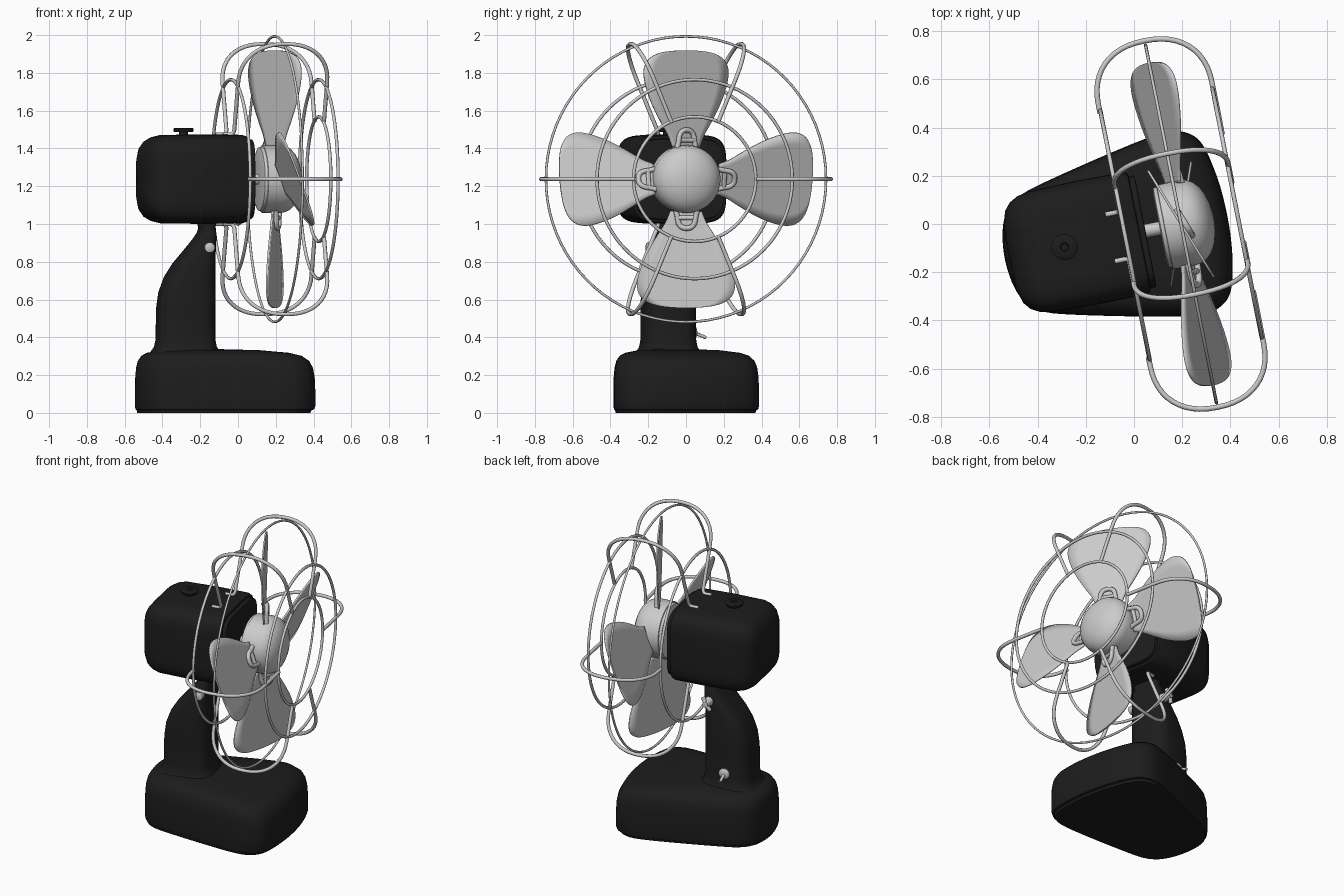
import bpy
from math import sin, cos, pi, radians, copysign
from mathutils import Matrix, Vector

if "Cube" in bpy.data.objects:
    bpy.data.objects.remove(bpy.data.objects["Cube"])

HUB_Z = 1.2375
# Whole fan is turned about 11 degrees; local x is the blade axis
BODY = Matrix.Translation((0.195, 0, 0)) @ Matrix.Rotation(radians(11.2), 4, 'Z')
HEAD = BODY @ Matrix.Translation((0, 0, HUB_Z))

black = bpy.data.materials.new("black_enamel")
black.diffuse_color = (0.012, 0.012, 0.012, 1)
black.use_nodes = True
black.node_tree.nodes["Principled BSDF"].inputs["Base Color"].default_value = black.diffuse_color


def add_mesh(name, verts, faces, mat=None, frame=BODY):
    me = bpy.data.meshes.new(name)
    me.from_pydata([tuple(v) for v in verts], [], faces)
    me.shade_smooth()
    me.set_sharp_from_angle(angle=radians(40))
    ob = bpy.data.objects.new(name, me)
    bpy.context.collection.objects.link(ob)
    ob.matrix_world = frame
    if mat:
        me.materials.append(mat)
    return ob


def loft(name, rings, mat=None, frame=BODY):
    """Skin through equal-length closed rings and cap both ends."""
    n = len(rings[0])
    verts = [v for r in rings for v in r]
    faces = [(k * n + i, k * n + (i + 1) % n, (k + 1) * n + (i + 1) % n, (k + 1) * n + i)
             for k in range(len(rings) - 1) for i in range(n)]
    faces.append(tuple(reversed(range(n))))
    faces.append(tuple(range((len(rings) - 1) * n, len(rings) * n)))
    ob = add_mesh(name, verts, faces, mat, frame)
    import bmesh
    bm = bmesh.new()
    bm.from_mesh(ob.data)
    bmesh.ops.recalc_face_normals(bm, faces=bm.faces)
    bm.to_mesh(ob.data)
    return ob


def superellipse(a, b, e, n=48):
    pts = []
    for i in range(n):
        c, s = cos(2 * pi * i / n), sin(2 * pi * i / n)
        pts.append((a * copysign(abs(c) ** (2 / e), c), b * copysign(abs(s) ** (2 / e), s)))
    return pts


def lathe(name, profile, axis='X', origin=(0, 0, 0), mat=None, frame=HEAD, n=40):
    """Turn (offset, radius) points around an axis."""
    rings = []
    for t, r in profile:
        ring = []
        for i in range(n):
            c, s = r * cos(2 * pi * i / n), r * sin(2 * pi * i / n)
            p = {'X': (t, c, s), 'Y': (c, t, s), 'Z': (c, s, t)}[axis]
            ring.append(Vector(p) + Vector(origin))
        rings.append(ring)
    return loft(name, rings, mat, frame)


def smooth_path(pts, steps=4, closed=False):
    p = [Vector(q) for q in pts]
    n, out = len(p), []
    for i in range(n if closed else n - 1):
        a, b, c, d = [p[(i + k) % n] if closed else p[min(max(i + k, 0), n - 1)]
                      for k in (-1, 0, 1, 2)]
        for s in range(steps):
            t = s / steps
            out.append(0.5 * (2 * b + (c - a) * t + (2 * a - 5 * b + 4 * c - d) * t ** 2
                              + (3 * b - a - 3 * c + d) * t ** 3))
    return out if closed else out + [p[-1]]


def tube(name, pts, radius, cyclic=False, frame=HEAD):
    cu = bpy.data.curves.new(name, 'CURVE')
    cu.dimensions = '3D'
    cu.bevel_depth = radius
    cu.bevel_resolution = 2
    cu.use_fill_caps = True
    sp = cu.splines.new('POLY')
    sp.points.add(len(pts) - 1)
    for q, p in zip(sp.points, pts):
        q.co = (*p, 1)
    sp.use_cyclic_u = cyclic
    sp.use_smooth = True
    ob = bpy.data.objects.new(name, cu)
    bpy.context.collection.objects.link(ob)
    ob.matrix_world = frame
    return ob


# Base: rounded trapezoid plan, domed on top
half = [(-.735, .1), (-.705, .18), (-.64, .24), (-.52, .28), (-.2, .352), (0, .385),
        (.09, .37), (.15, .31), (.185, .16)]
plan = [(-.745, 0, 0)] + [(x, y, 0) for x, y in half] + [(.195, 0, 0)] \
    + [(x, -y, 0) for x, y in reversed(half)]
plan = smooth_path(plan, 4, True)
levels = [(0, .96), (.014, .97), (.018, .99), (.035, 1), (.12, 1), (.19, .995), (.24, .98),
          (.275, .95), (.302, .89), (.318, .79), (.332, .55), (.338, .2)]
loft("base", [[(-.45 + (p.x + .45) * s, p.y * s, z) for p in plan] for z, s in levels], black)

# Neck: leaning column blended into the base
neck = [(.30, -.69, -.28, .185), (.325, -.66, -.305, .16), (.35, -.643, -.322, .147),
        (.39, -.635, -.33, .14), (.55, -.633, -.33, .14), (.64, -.62, -.33, .14),
        (.72, -.59, -.33, .136), (.79, -.545, -.33, .13), (.86, -.485, -.328, .122),
        (.92, -.435, -.325, .112), (.955, -.412, -.325, .1), (.98, -.405, -.33, .09),
        (1.03, -.42, -.315, .09)]
loft("neck", [[((a + b) / 2 + x, y, z) for x, y in superellipse((b - a) / 2, w, 3.2)]
              for z, a, b, w in neck], black)

# Motor housing: rounded box with a bulged back
motor = [(-.15, .215, .195), (-.152, .235, .212), (-.175, .237, .215), (-.178, .25, .228),
         (-.2, .258, .235), (-.4, .26, .237), (-.6, .255, .234), (-.645, .244, .223),
         (-.68, .225, .203), (-.705, .195, .172), (-.722, .14, .125), (-.728, .06, .05)]
loft("motor_housing", [[(u, y, z) for y, z in superellipse(w, h, 5, 64)]
                       for u, w, h in motor], black, HEAD)

# Knob on the housing
lathe("top_knob", [(.22, .025), (.25, .025), (.25, .05), (.256, .054), (.266, .054),
                   (.271, .048), (.271, .018), (.266, .014)], 'Z', (-.493, 0, 0), black)

# Hub and shaft
lathe("shaft", [(-.17, .028), (-.06, .028)])
lathe("hub", [(-.09, .15), (-.085, .168), (-.07, .172), (-.068, .178), (.025, .18), (.055, .175),
              (.08, .162), (.105, .135), (.122, .1), (.133, .06), (.138, .02)], n=56)

# Four pitched blades with loop brackets
widths = smooth_path([(.17, .085, 0), (.23, .11, 0), (.3, .155, 0), (.4, .213, 0), (.5, .252, 0),
                      (.57, .262, 0), (.62, .245, 0), (.655, .2, 0), (.674, .13, 0),
                      (.682, .04, 0)], 3)
pitch, cols = radians(20.5), 9
verts = []
for p in widths:
    for j in range(cols):
        c = (2 * j / (cols - 1) - 1) * p.y
        verts.append((c * sin(pitch), -c * cos(pitch), p.x))
faces = [(i * cols + j, i * cols + j + 1, (i + 1) * cols + j + 1, (i + 1) * cols + j)
         for i in range(len(widths) - 1) for j in range(cols - 1)]
loop = smooth_path([(-.058, .165, 0), (-.05, .195, 0), (-.042, .235, 0), (-.02, .257, 0),
                    (.02, .257, 0), (.042, .235, 0), (.05, .195, 0), (.058, .165, 0)], 3)
for k in range(4):
    frame = HEAD @ Matrix.Rotation(k * pi / 2, 4, 'X')
    blade = add_mesh(f"blade_{k + 1}", verts, faces, None, frame)
    mod = blade.modifiers.new("thickness", 'SOLIDIFY')
    mod.thickness = .01
    mod.offset = 0
    tube(f"blade_bracket_{k + 1}",
         [(p.x * sin(pitch) + .015, -p.x * cos(pitch), p.y) for p in loop], .014, False, frame)
    tube(f"bracket_bar_{k + 1}", [(.0, .045, .205), (.03, -.045, .205)], .012, False, frame)


# Guard rings
def ring(name, u, r, thick):
    tube(name, [(u, r * cos(2 * pi * i / 80), r * sin(2 * pi * i / 80)) for i in range(80)],
         thick, True)


ring("outer_guard_ring", 0, .756, .007)
ring("front_guard_ring", .237, .527, .009)
ring("front_inner_guard_ring", .237, .33, .009)
ring("back_guard_ring", -.237, .527, .009)

# Guard ribs: six bent wires, four of them clipped to the housing
for k, deg in enumerate((0, 67.4, 112.6, 180, 247.4, 292.6)):
    prof = [(.24, .33), (.24, .45)]
    for i in range(25):
        c, s = cos(pi * i / 24), sin(pi * i / 24)
        prof.append((.24 * copysign(abs(c) ** .88, c), .55 + .225 * s ** .88 if s > 1e-6 else .55))
    if deg % 180 == 0:
        prof.append((-.24, .515))
    else:
        prof += [(-.24, .4), (-.24, .28), (-.245, .265), (-.255, .257), (-.3, .257)]
    a = radians(deg)
    tube(f"guard_rib_{k + 1}", [(u, r * cos(a), r * sin(a)) for u, r in prof], .011)
    if deg % 180:
        lathe(f"rib_clip_{k + 1}", [(-.008, .016), (.008, .016)], 'Z',
              (-.295, .257 * cos(a), .243 * sin(a)), n=16)

# Tilt bolt with wing nut on the far side
lathe("tilt_bolt", [(-.14, .02), (-.135, .027), (-.11, .028), (.13, .028), (.15, .02), (.175, .018)],
      'Y', (-.377, 0, .875), None, BODY, 24)
tube("wing_nut", [(-.4, .155, .835), (-.377, .165, .875), (-.354, .155, .915)], .013, False, BODY)

# Switch on the neck
lathe("switch_plate", [(.12, .034), (.146, .034), (.152, .026), (.156, .012)], 'Y',
      (-.49, 0, .425), None, BODY, 28)
tube("switch_lever", [(-.49, .14, .425), (-.49, .205, .398)], .009, False, BODY)
